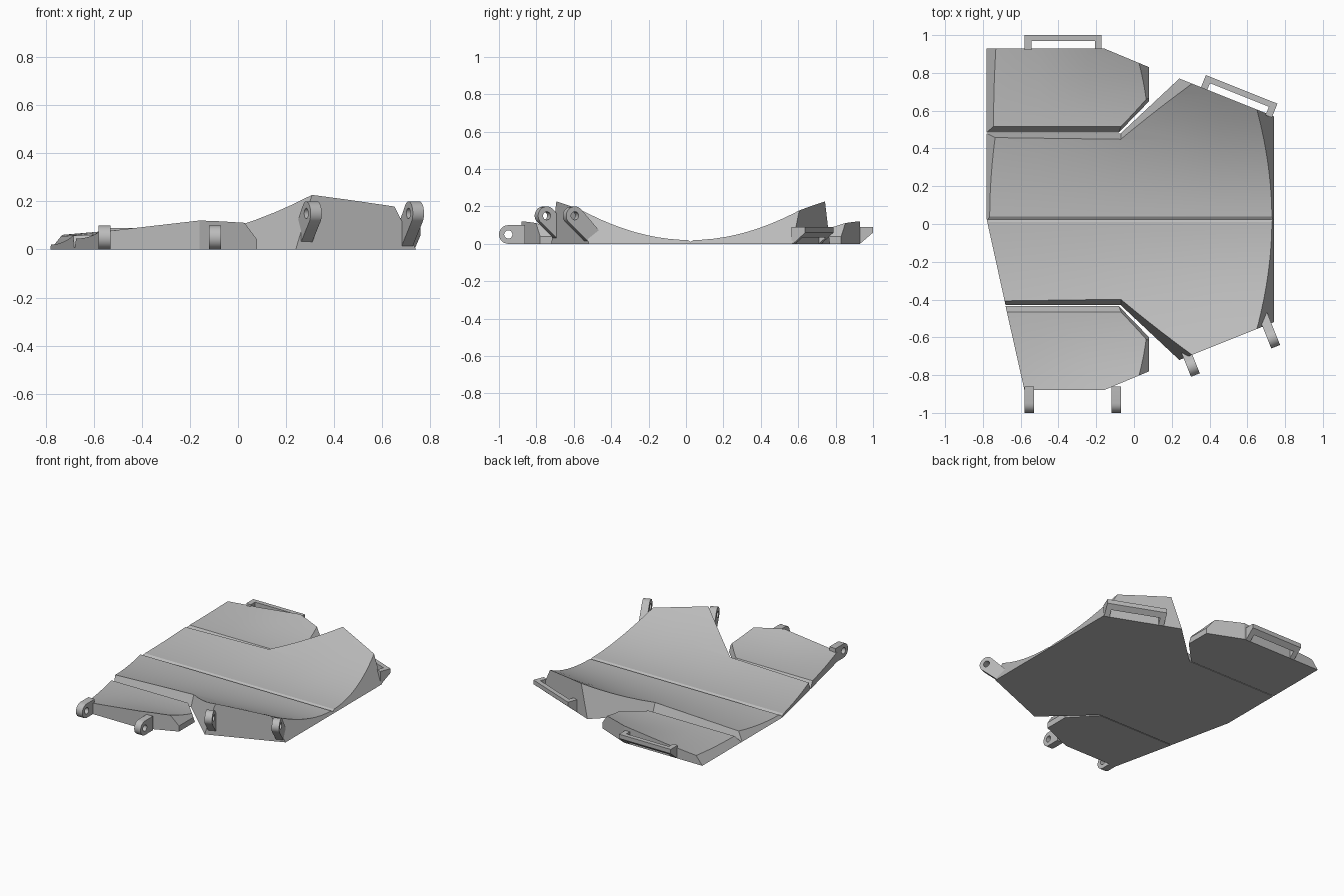
import bpy, bmesh, math
from mathutils import Vector, Matrix

cube = bpy.data.objects.get("Cube")
if cube:
    bpy.data.objects.remove(cube, do_unlink=True)

grey = bpy.data.materials.new("plain grey")
grey.use_nodes = True
grey.diffuse_color = (0.5, 0.5, 0.5, 1)
grey.node_tree.nodes["Principled BSDF"].inputs["Base Color"].default_value = (0.5, 0.5, 0.5, 1)

MID = 0.025      # y of the centre groove


def finish(obj):
    obj.data.materials.clear()
    obj.data.materials.append(grey)
    bpy.ops.object.select_all(action='DESELECT')
    obj.select_set(True)
    bpy.context.view_layer.objects.active = obj
    bpy.ops.object.shade_smooth_by_angle(angle=math.radians(22))


# Top surfaces; v is the distance from the centre groove
def dish(x, v):
    return 0.01 if v < 0.001 else 0.02 + (0.34 + 0.2 * x) * v * v


def flap_top(x, v):
    return 0.045 + max(0.008, 0.065 + 0.08 * x) * ((v - 0.46) / 0.37) ** 2


def block(target, outline, walls, height, v_cuts, side):
    """Convex block; each wall is (lean, start height) or 'seam' for an open joint."""
    bm = bmesh.new()
    bm.faces.new([bm.verts.new((x, v, 0)) for x, v in outline])
    cuts = [((0, v, 0), (0, 1, 0)) for v in v_cuts]
    cuts += [((x, 0, 0), (1, 0, 0)) for x in (-0.5, -0.25, 0.24, 0.45)]
    for co, no in cuts:
        bmesh.ops.bisect_plane(bm, geom=bm.verts[:] + bm.edges[:] + bm.faces[:],
                               dist=1e-5, plane_co=co, plane_no=no)
    up = bmesh.ops.extrude_face_region(bm, geom=bm.faces[:], use_keep_orig=True)
    for p in up["geom"]:
        if isinstance(p, bmesh.types.BMVert):
            p.co.z = height(p.co.x, p.co.y)
    # Slice the leaning walls
    n = len(outline)
    seams = []
    for i, wall in enumerate(walls):
        a, b = Vector(outline[i]), Vector(outline[(i + 1) % n])
        d = (b - a).normalized()
        if wall == 'seam':
            seams.append((a, Vector((d.y, -d.x))))
        elif wall[0]:
            bmesh.ops.bisect_plane(bm, geom=bm.verts[:] + bm.edges[:] + bm.faces[:],
                                   dist=1e-5, plane_co=(a.x, a.y, wall[1]),
                                   plane_no=(d.y, -d.x, wall[0]), clear_outer=True)
            bmesh.ops.remove_doubles(bm, verts=bm.verts[:], dist=1e-5)
            bmesh.ops.holes_fill(bm, edges=[e for e in bm.edges if e.is_boundary], sides=0)
    bmesh.ops.recalc_face_normals(bm, faces=bm.faces[:])
    # Open the joints between neighbouring blocks
    inner = [f for f in bm.faces if any(
        all(abs((q.co.xy - a).dot(no)) < 1e-4 for q in f.verts) for a, no in seams)]
    bmesh.ops.delete(bm, geom=inner, context='FACES')
    for q in bm.verts:
        q.co.y = MID + side * q.co.y
    if side < 0:
        bmesh.ops.reverse_faces(bm, faces=bm.faces[:])
    tmp = bpy.data.meshes.new("tmp")
    bm.to_mesh(tmp)
    bm.free()
    target.from_mesh(tmp)
    bpy.data.meshes.remove(tmp)


def to_object(bm, name):
    bmesh.ops.remove_doubles(bm, verts=bm.verts[:], dist=1e-4)
    me = bpy.data.meshes.new(name)
    bm.to_mesh(me)
    bm.free()
    obj = bpy.data.objects.new(name, me)
    bpy.context.collection.objects.link(obj)
    finish(obj)


# Dished main plate, both halves
main = bmesh.new()
body_cuts = [0.015] + [0.06 * i for i in range(1, 13)]
straight = (0, 0)
for side in (1, -1):
    left_x = -0.78 if side > 0 else -0.68
    left_wall = (0.8, 0) if side > 0 else straight
    block(main, [(-0.78, 0), (-0.07, 0), (-0.07, 0.455), (left_x, 0.455)],
          ['seam', 'seam', (0.4, 0), left_wall], dish, body_cuts, side)
    block(main, [(-0.07, 0), (0.74, 0), (0.74, 0.545), (0.24, 0.745), (-0.07, 0.455)],
          ['seam', (0.5, 0), straight, (0.29, 0), 'seam'], dish, body_cuts, side)
to_object(main, "main_plate")

# Side flaps beyond the long grooves
for name, side, inner_x, outer_x in (("back_flap", 1, -0.78, -0.78),
                                     ("front_flap", -1, -0.68, -0.58)):
    bm = bmesh.new()
    block(bm, [(inner_x, 0.46), (-0.08, 0.46), (0.08, 0.625), (0.08, 0.805),
               (-0.16, 0.905), (outer_x, 0.905)],
          [(0.7, 0), (0.3, 0), (0.75, 0.04), straight, straight,
           (0.8, 0) if side > 0 else straight],
          flap_top, [0.52 + 0.05 * i for i in range(8)], side)
    to_object(bm, name)


def plate(name, outline, hole, origin, out, thick, along=0.0):
    """Upright plate: outline is (outward, z); hole is (outward, z, radius)."""
    cu = bpy.data.curves.new(name, 'CURVE')
    cu.dimensions = '2D'
    cu.fill_mode = 'BOTH'
    cu.extrude = thick / 2
    loops = [outline]
    if hole:
        loops.append([(hole[0] + hole[2] * math.cos(i * math.pi / 10),
                       hole[1] + hole[2] * math.sin(i * math.pi / 10)) for i in range(20)])
    for pts in loops:
        sp = cu.splines.new('POLY')
        sp.points.add(len(pts) - 1)
        for p, (d, z) in zip(sp.points, pts):
            p.co = (d, z, 0, 1)
        sp.use_cyclic_u = True
    obj = bpy.data.objects.new(name, cu)
    bpy.context.collection.objects.link(obj)
    o = Vector((out[0], out[1], 0)).normalized()
    up = Vector((0, 0, 1))
    side = o.cross(up)
    m = Matrix((o, up, side)).transposed().to_4x4()
    m.translation = Vector((origin[0], origin[1], 0)) + side * along
    obj.matrix_world = m
    bpy.ops.object.select_all(action='DESELECT')
    obj.select_set(True)
    bpy.context.view_layer.objects.active = obj
    bpy.ops.object.convert(target='MESH')
    finish(bpy.context.view_layer.objects.active)


def arc(cx, cz, r, a0, a1, n=12):
    return [(cx + r * math.cos(math.radians(a0 + (a1 - a0) * i / n)),
             cz + r * math.sin(math.radians(a0 + (a1 - a0) * i / n))) for i in range(n + 1)]


# Hinge lugs on the front edges
SLANT = (0.371, 0.928)
low = arc(0.07, 0.05, 0.05, -90, 90) + [(-0.02, 0.1), (-0.02, 0)]
for name, x in (("flap_lug_right", -0.555), ("flap_lug_left", -0.095)):
    plate(name, low, (0.07, 0.05, 0.022), (x, -0.88), (0, -1), 0.05)
high = arc(0.05, 0.15, 0.05, -37, 143) + [(-0.1, 0.06), (-0.03, 0.01)]
for name, at in (("main_lug_right", (0.288, -0.707)), ("main_lug_left", (0.713, -0.557))):
    plate(name, high, (0.05, 0.15, 0.022), at, (SLANT[0], -SLANT[1]), 0.05)

# Slotted strap loops on the back edges
wedge = [(-0.01, 0), (0, 0), (0.07, 0.06), (0.07, 0.09), (-0.01, 0.09)]
rail = [(0.038, 0.033), (0.07, 0.06), (0.07, 0.09), (0.038, 0.09)]
for name, at, out in (("flap_loop", (-0.375, 0.93), (0, 1)),
                      ("main_loop", (0.544, 0.648), SLANT)):
    plate(name + "_rail", rail, None, at, out, 0.405)
    for end, s in (("left", 1), ("right", -1)):
        plate(name + "_" + end + "_end", wedge, None, at, out, 0.036, s * 0.186)
